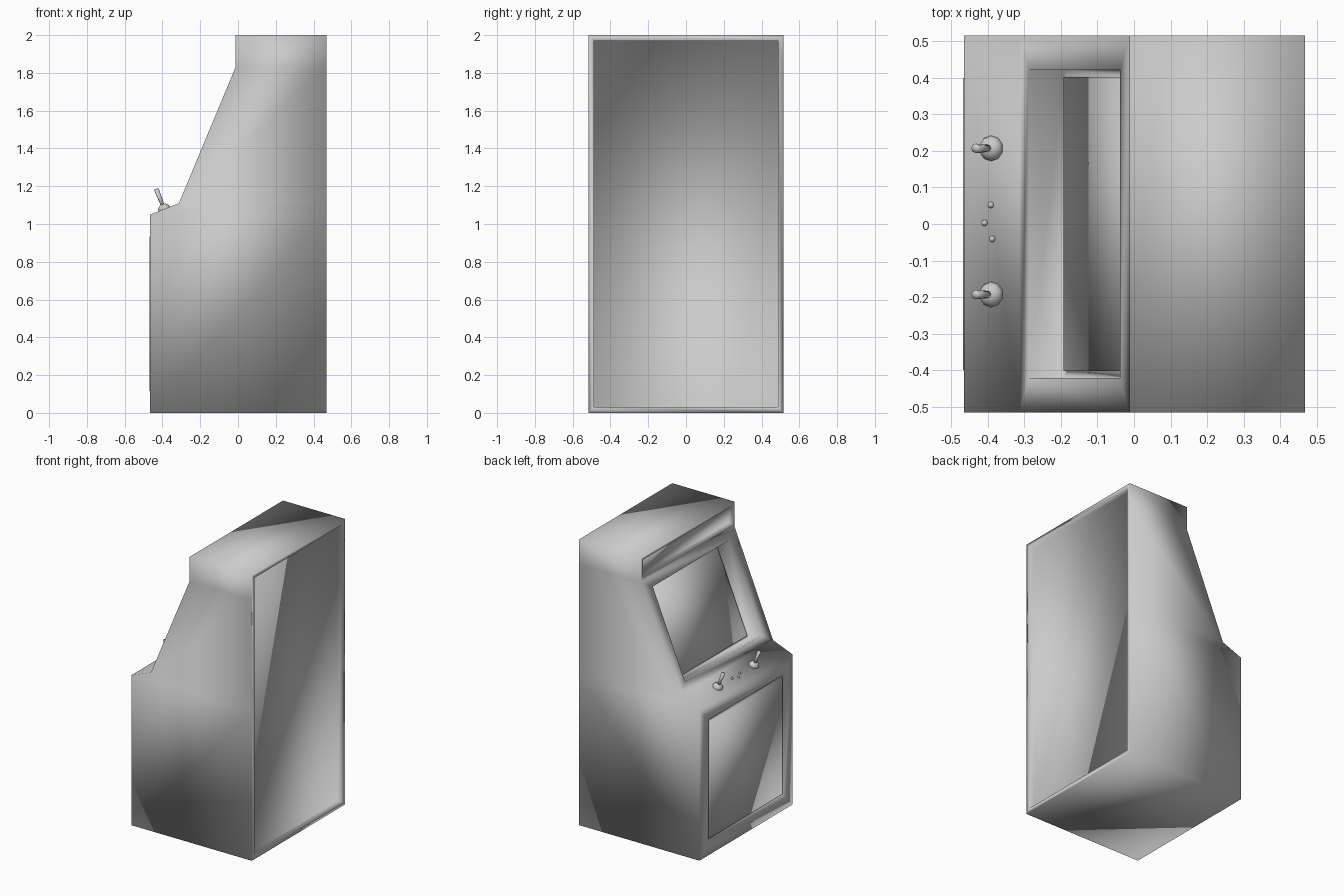
import bpy, bmesh, math
from mathutils import Vector, Matrix

if "Cube" in bpy.data.objects:
    bpy.data.objects.remove(bpy.data.objects["Cube"])

HALF_W = 0.516
# side outline of the cabinet (x, z), player side at -x
OUTLINE = [(-0.465, 0), (0.468, 0), (0.468, 2), (-0.013, 2),
           (-0.013, 1.83), (-0.313, 1.11), (-0.465, 1.05)]
SLOPE = math.atan2(0.06, 0.152)


def finish(bm, name):
    bmesh.ops.recalc_face_normals(bm, faces=bm.faces[:])
    for f in bm.faces:
        f.smooth = True
    mesh = bpy.data.meshes.new(name)
    bm.to_mesh(mesh)
    bm.free()
    obj = bpy.data.objects.new(name, mesh)
    bpy.context.collection.objects.link(obj)
    return obj


def inset(bm, face, margin_y, margin_s, depth):
    """Extrude a rectangular face, shrink it by the margins, push it in by depth."""
    n = face.normal.copy()
    c = face.calc_center_median()
    t = n.cross(Vector((0, 1, 0)))
    new = bmesh.ops.extrude_discrete_faces(bm, faces=[face])["faces"][0]
    for v in new.verts:
        y = (v.co - c).y
        s = (v.co - c).dot(t)
        y -= math.copysign(margin_y, y)
        s -= math.copysign(margin_s, s)
        v.co = c + Vector((0, y, 0)) + t * s - n * depth
    new.normal_update()
    return new


def recess(bm, face, *steps):
    """Apply (margin_y, margin_s, depth) steps one after another."""
    for step in steps:
        face = inset(bm, face, *step)


# cabinet body: extruded outline
bm = bmesh.new()
side = bm.faces.new([bm.verts.new((x, -HALF_W, z)) for x, z in OUTLINE])
ext = bmesh.ops.extrude_face_region(bm, geom=[side], use_keep_orig=True)["geom"]
bmesh.ops.translate(bm, vec=(0, 2 * HALF_W, 0),
                    verts=[g for g in ext if isinstance(g, bmesh.types.BMVert)])
bmesh.ops.recalc_face_normals(bm, faces=bm.faces[:])


def face_at(x, z):
    target = Vector((x, 0, z))
    return min(bm.faces, key=lambda f: (f.calc_center_median() - target).length)


back, marquee = face_at(0.468, 1), face_at(-0.013, 1.915)
screen, door = face_at(-0.163, 1.47), face_at(-0.465, 0.525)

# recessed back panel
recess(bm, back, (0.03, 0.03, 0), (0, 0, 0.035))
# recessed sign panel
recess(bm, marquee, (0.022, 0.022, 0), (0, 0, 0.03))
# deep screen opening with a screen plate standing in it
recess(bm, screen, (0.094, 0.065, 0), (0, 0, 0.105), (0.02, 0.02, 0), (0, 0, -0.011))
# front door: narrow groove, then a plate slightly proud of the body
recess(bm, door, (0.102, 0.103, 0), (0, 0, 0.012), (0.014, 0.014, 0), (0, 0, -0.015))

# level cuts across the sides
for z in (1.05, 1.11, 1.83):
    sides = [f for f in bm.faces if abs(f.normal.y) > 0.99
             and abs(abs(f.calc_center_median().y) - HALF_W) < 1e-4]
    geom = set(sides)
    for f in sides:
        geom.update(f.edges, f.verts)
    bmesh.ops.bisect_plane(bm, geom=list(geom), dist=1e-4,
                           plane_co=(0, 0, z), plane_no=(0, 0, 1))
finish(bm, "cabinet")


def on_panel(x, y):
    """Frame standing on the sloped control panel."""
    z = 1.05 + (x + 0.465) * math.tan(SLOPE)
    return Matrix.Translation((x, y, z)) @ Matrix.Rotation(-SLOPE, 4, 'Y')


def dome(name, x, y, radius, height, sides):
    bm = bmesh.new()
    bmesh.ops.create_uvsphere(bm, u_segments=sides, v_segments=6, radius=1)
    bmesh.ops.scale(bm, vec=(radius, radius, height), verts=bm.verts[:])
    finish(bm, name).matrix_world = on_panel(x, y)


# joysticks: domed base and flared stick
for label, y in (("left", 0.207), ("right", -0.193)):
    dome(f"{label}_joystick_base", -0.391, y, 0.035, 0.028, 10)
    bm = bmesh.new()
    bmesh.ops.create_cone(bm, cap_ends=True, segments=8, radius1=0.009,
                          radius2=0.013, depth=0.115,
                          matrix=Matrix.Translation((0, 0, 0.0575)))
    stick = finish(bm, f"{label}_joystick_stick")
    stick.matrix_world = on_panel(-0.391, y)

# push buttons
for i, (x, y) in enumerate([(-0.392, 0.052), (-0.409, 0.003), (-0.388, -0.041)]):
    dome(f"button_{i + 1}", x, y, 0.009, 0.009, 8)
